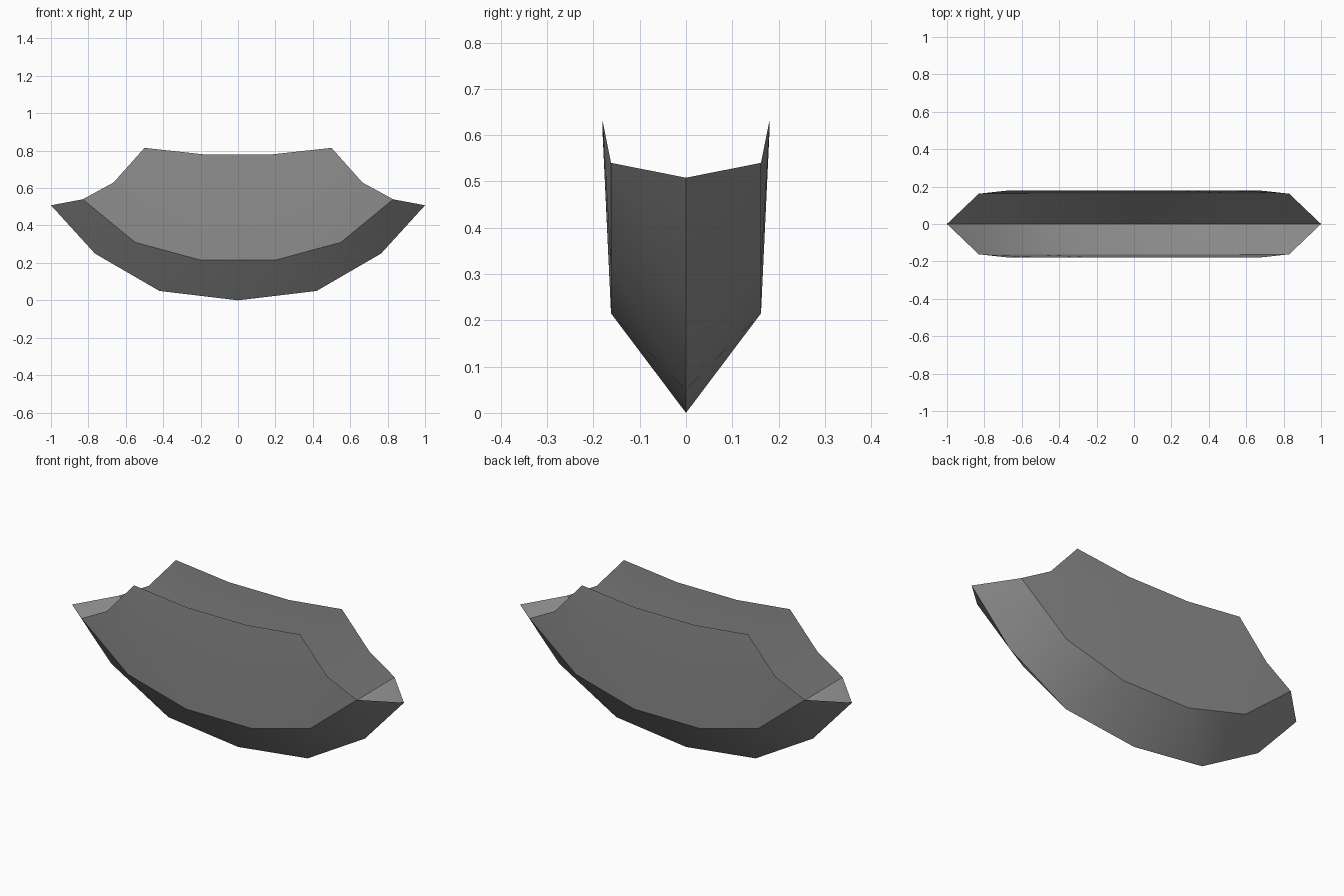
import bpy, bmesh, math

if "Cube" in bpy.data.objects:
    bpy.data.objects.remove(bpy.data.objects["Cube"])

# Half-hull stations on the +x, -y quarter, mirrored to the rest
KEEL = [(0, 0, 0), (.42, 0, .05), (.765, 0, .25), (1, 0, .508)]
CHINE = [(.2, -.162, .215), (.55, -.162, .31), (.83, -.162, .54)]
WALE = [(.18, -.18, .6), (.45, -.18, .61), (.665, -.18, .63)]
RAIL = [(.18, -.18, .78), (.5, -.18, .815)]
grey = bpy.data.materials.new("hull grey")
grey.diffuse_color = (.28, .28, .28, 1)
grey.use_nodes = True
grey.node_tree.nodes["Principled BSDF"].inputs["Base Color"].default_value = grey.diffuse_color


def weld(bm):
    bmesh.ops.remove_doubles(bm, verts=bm.verts, dist=1e-4)


def build(name, faces, middle):
    """Mirror quarter faces over x and y, adding faces that span the middle."""
    bm = bmesh.new()
    for sy in (1, -1):
        for sx in (1, -1):
            for f in faces:
                pts = [(x * sx, y * sy, z) for x, y, z in f]
                if sx * sy < 0:
                    pts.reverse()
                bm.faces.new([bm.verts.new(p) for p in pts])
        for f in middle:
            pts = [(x, y * sy, z) for x, y, z in f]
            if sy < 0:
                pts.reverse()
            bm.faces.new([bm.verts.new(p) for p in pts])
    weld(bm)
    me = bpy.data.meshes.new(name)
    bm.to_mesh(me)
    bm.free()
    me.materials.append(grey)
    ob = bpy.data.objects.new(name, me)
    bpy.context.collection.objects.link(ob)
    bpy.context.view_layer.objects.active = ob
    ob.select_set(True)
    bpy.ops.object.shade_smooth_by_angle(angle=math.radians(30))
    ob.select_set(False)


def flip(p):
    return (-p[0], p[1], p[2])


# V-shaped bottom running from keel to chine
k, c, w, r = KEEL, CHINE, WALE, RAIL
bottom = [(k[0], k[1], c[0]), (k[1], c[1], c[0]), (k[1], k[2], c[1]),
          (k[2], c[2], c[1]), (k[2], k[3], c[2])]
build("hull_bottom", bottom, [(flip(c[0]), k[0], c[0])])

# Nearly upright side walls, open at the top
sides = [(c[0], c[1], w[1], w[0]), (c[1], c[2], w[2], w[1]),
         (w[0], w[1], r[1], r[0]), (w[1], w[2], r[1])]
build("hull_sides", sides, [(flip(c[0]), c[0], w[0], flip(w[0])),
                            (flip(w[0]), w[0], r[0], flip(r[0]))])
